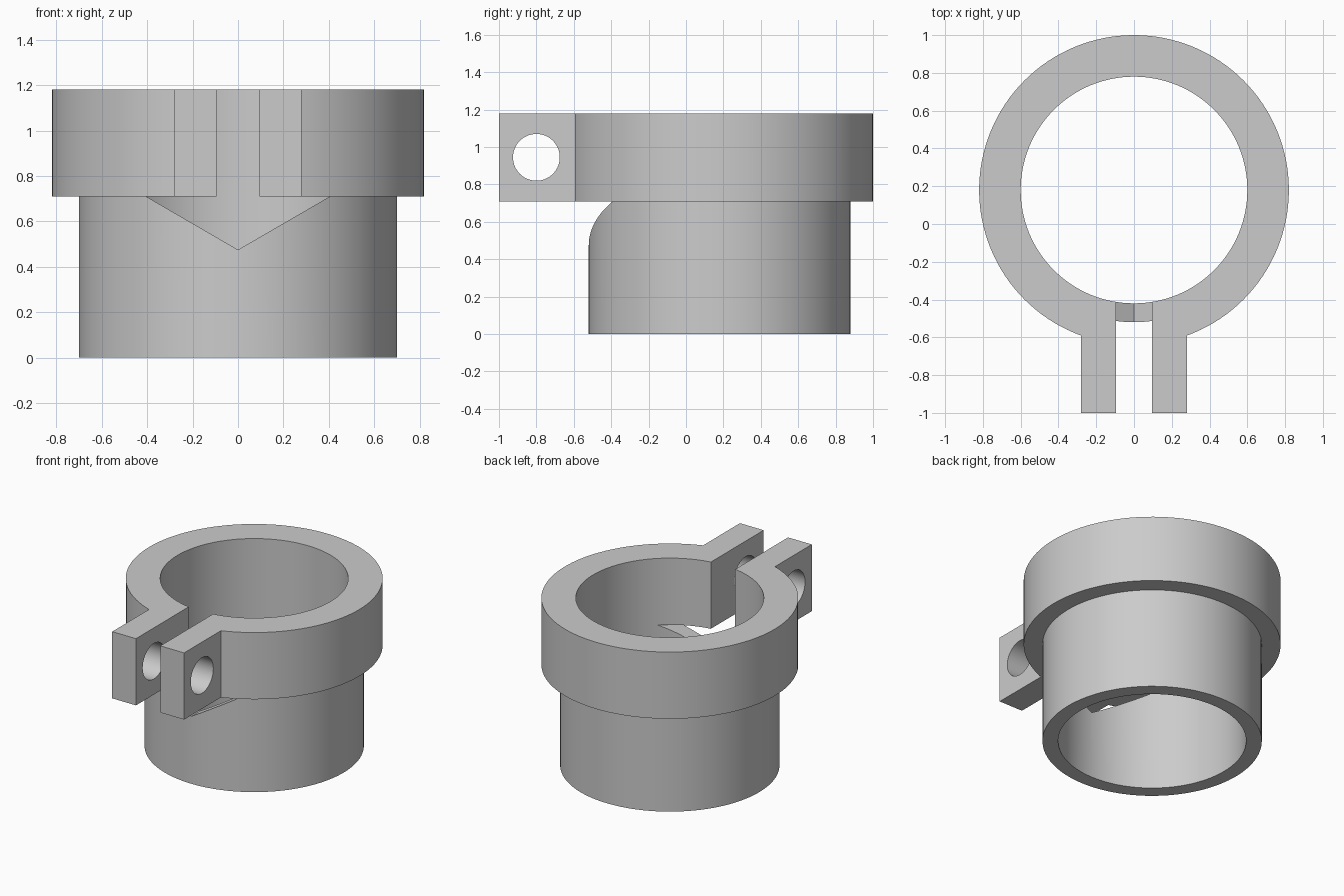
import bpy
import bmesh
import math
from mathutils import Matrix, Vector

if "Cube" in bpy.data.objects:
    bpy.data.objects.remove(bpy.data.objects["Cube"], do_unlink=True)

CENTRE_Y = 0.18       # axis of the bore
BORE, TUBE, COLLAR = 0.6, 0.7, 0.82
STEP, TOP = 0.71, 1.18
SLOT, LUG = 0.095, 0.28

grey = bpy.data.materials.new("plain grey")
grey.use_nodes = True
colour = (0.6, 0.6, 0.6, 1)
grey.diffuse_color = colour
grey.node_tree.nodes["Principled BSDF"].inputs["Base Color"].default_value = colour


def make_object(name, bm):
    bmesh.ops.recalc_face_normals(bm, faces=bm.faces[:])
    mesh = bpy.data.meshes.new(name)
    bm.to_mesh(mesh)
    bm.free()
    mesh.materials.append(grey)
    obj = bpy.data.objects.new(name, mesh)
    bpy.context.collection.objects.link(obj)
    return obj


def prism(name, points, direction):
    bm = bmesh.new()
    face = bm.faces.new([bm.verts.new(p) for p in points])
    new = bmesh.ops.extrude_face_region(bm, geom=[face])["geom"]
    verts = [v for v in new if isinstance(v, bmesh.types.BMVert)]
    bmesh.ops.translate(bm, vec=direction, verts=verts)
    return make_object(name, bm)


def box(name, x0, x1, y0, y1, z0, z1):
    base = [(x0, y0, z0), (x1, y0, z0), (x1, y1, z0), (x0, y1, z0)]
    return prism(name, base, (0, 0, z1 - z0))


def combine(target, other, operation):
    other.hide_render = True
    mod = target.modifiers.new(operation.lower(), "BOOLEAN")
    mod.operation = operation
    mod.solver = "EXACT"
    mod.object = other
    bpy.context.view_layer.objects.active = target
    bpy.ops.object.modifier_apply(modifier=mod.name)
    bpy.data.objects.remove(other, do_unlink=True)


# Stepped sleeve: tube with a wider collar, turned from one profile
bm = bmesh.new()
profile = [(BORE, 0), (TUBE, 0), (TUBE, STEP), (COLLAR, STEP), (COLLAR, TOP), (BORE, TOP)]
verts = [bm.verts.new((r, CENTRE_Y, z)) for r, z in profile]
edges = [bm.edges.new((v, verts[(i + 1) % len(verts)])) for i, v in enumerate(verts)]
bmesh.ops.spin(bm, geom=verts + edges, cent=(0, CENTRE_Y, 0), axis=(0, 0, 1),
               angle=math.tau, steps=128, use_merge=True)
bmesh.ops.remove_doubles(bm, verts=bm.verts[:], dist=0.0001)
clamp = make_object("clamp_sleeve", bm)

# Clamping lugs on either side of the slot
for side in (-1, 1):
    x0, x1 = sorted((side * SLOT, side * LUG))
    combine(clamp, box("lug", x0, x1, -1, -0.5, STEP, TOP), "UNION")

# V notch through the front wall of the tube
notch = prism("notch_cutter", [(-0.405, -0.75, STEP), (0.405, -0.75, STEP), (0, -0.75, 0.475)],
              (0, 0.65, 0))
combine(clamp, notch, "DIFFERENCE")

# Slot that splits the collar
combine(clamp, box("slot_cutter", -SLOT, SLOT, -1.1, -0.2, STEP - 0.02, TOP + 0.1), "DIFFERENCE")

# Bolt hole through both lugs
bm = bmesh.new()
place = Matrix.Translation(Vector((0, -0.8, 0.945))) @ Matrix.Rotation(math.pi / 2, 4, "Y")
bmesh.ops.create_cone(bm, cap_ends=True, segments=64, radius1=0.125, radius2=0.125,
                      depth=1, matrix=place)
combine(clamp, make_object("bolt_cutter", bm), "DIFFERENCE")

# Smooth the round walls and keep the machined edges crisp
bpy.ops.object.select_all(action="DESELECT")
clamp.select_set(True)
bpy.context.view_layer.objects.active = clamp
bpy.ops.object.shade_smooth_by_angle(angle=math.radians(25))
